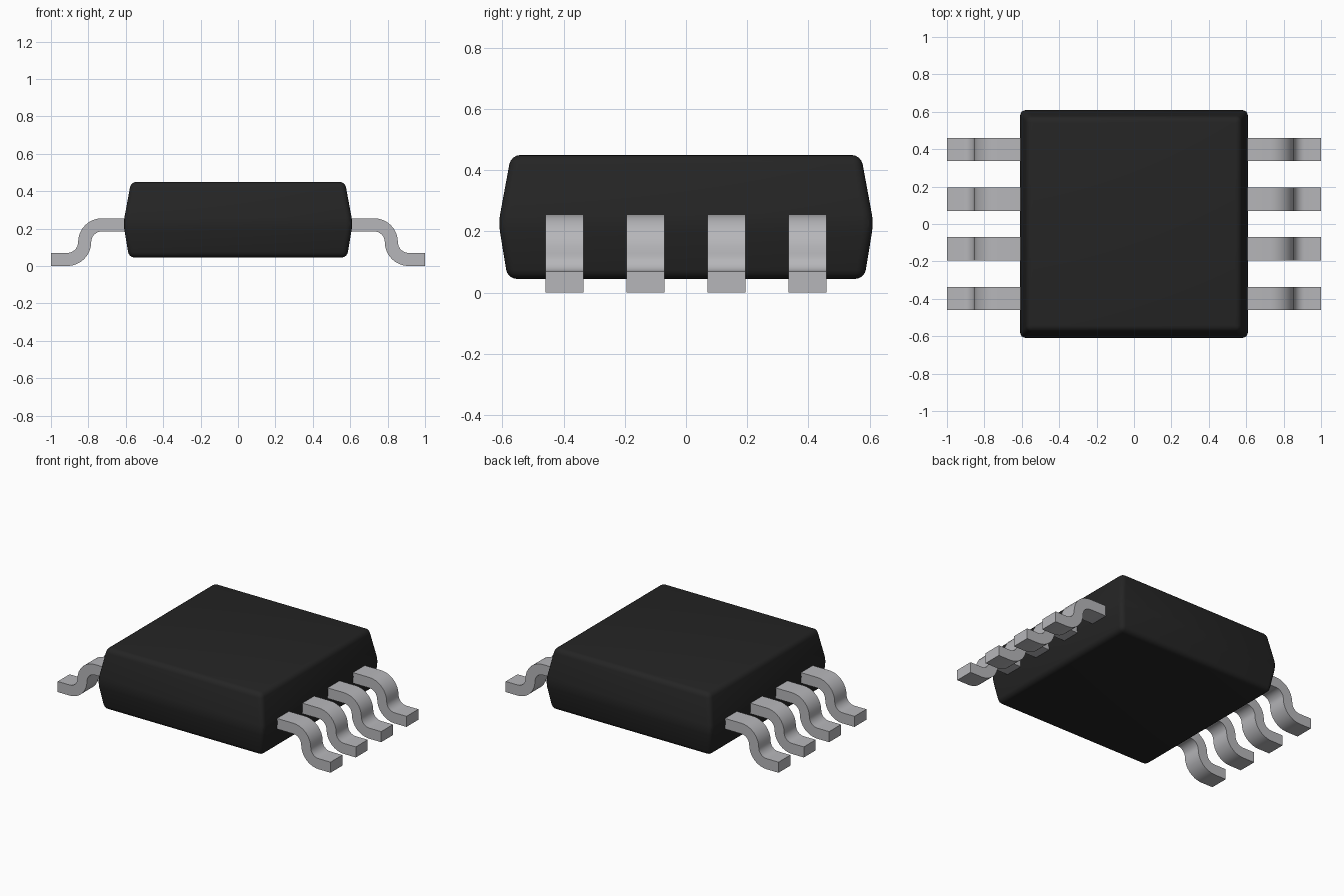
import bpy, bmesh, math

if "Cube" in bpy.data.objects:
    bpy.data.objects.remove(bpy.data.objects["Cube"])


def material(name, color):
    m = bpy.data.materials.new(name)
    m.diffuse_color = (*color, 1)
    m.use_nodes = True
    m.node_tree.nodes["Principled BSDF"].inputs["Base Color"].default_value = m.diffuse_color
    return m


BLACK = material("black_plastic", (0.018, 0.018, 0.018))
METAL = material("tinned_metal", (0.47, 0.47, 0.49))


def finish(bm, name, mat, bevel=0):
    bmesh.ops.recalc_face_normals(bm, faces=bm.faces)
    me = bpy.data.meshes.new(name)
    bm.to_mesh(me)
    bm.free()
    ob = bpy.data.objects.new(name, me)
    bpy.context.collection.objects.link(ob)
    me.materials.append(mat)
    if bevel:
        mod = ob.modifiers.new("rounded_edges", "BEVEL")
        mod.width, mod.segments, mod.limit_method = bevel, 4, "NONE"
    bpy.ops.object.select_all(action="DESELECT")
    ob.select_set(True)
    bpy.context.view_layer.objects.active = ob
    if bevel:
        bpy.ops.object.modifier_apply(modifier="rounded_edges")
    bpy.ops.object.shade_smooth_by_angle(angle=math.radians(30))
    return ob


# Moulded body: square sections tapering above and below the parting line
bm = bmesh.new()
rings = []
for half, z in ((0.583, 0.045), (0.613, 0.228), (0.572, 0.45)):
    rings.append([bm.verts.new((sx * half, sy * half, z))
                  for sx, sy in ((-1, -1), (1, -1), (1, 1), (-1, 1))])
bm.faces.new(rings[0])
bm.faces.new(rings[-1])
for a, b in zip(rings, rings[1:]):
    for i in range(4):
        j = (i + 1) % 4
        bm.faces.new((a[i], a[j], b[j], b[i]))
finish(bm, "body", BLACK, 0.03)

# Lead side profile: straight shoulder, two quarter bends, flat foot
T, R, WIDTH, STEPS = 0.07, 0.0925, 0.124, 8
MID = 0.1275


def edge_line(offset):
    """One side of the lead strip, offset outward from its centre line."""
    pts = [(0.57, 0.22 + offset)]
    for i in range(STEPS + 1):
        a = math.radians(90 - 90 * i / STEPS)
        r = R + offset
        pts.append((0.7275 + r * math.cos(a), MID + r * math.sin(a)))
    for i in range(STEPS + 1):
        a = math.radians(180 + 90 * i / STEPS)
        r = R - offset
        pts.append((0.9125 + r * math.cos(a), MID + r * math.sin(a)))
    # the bends meet at one shared point
    del pts[STEPS + 2]
    return pts + [(1.0, 0.035 + offset)]


def lead(side, y, name):
    profile = edge_line(T / 2) + edge_line(-T / 2)[::-1]
    n = len(profile)
    bm = bmesh.new()
    near, far = ([bm.verts.new((side * x, y + s * WIDTH / 2, z))
                  for x, z in profile] for s in (-1, 1))
    for i in range(n):
        j = (i + 1) % n
        bm.faces.new((near[i], near[j], far[j], far[i]))
    # Strip-wise side caps keep the bends clean
    for row in (near, far):
        for i in range(n // 2 - 1):
            bm.faces.new((row[i], row[i + 1], row[n - 2 - i], row[n - 1 - i]))
    finish(bm, name, METAL)


# Four leads on each side
for side, label in ((-1, "left"), (1, "right")):
    for k in range(4):
        lead(side, (k - 1.5) * 0.265, f"{label}_lead_{k + 1}")
